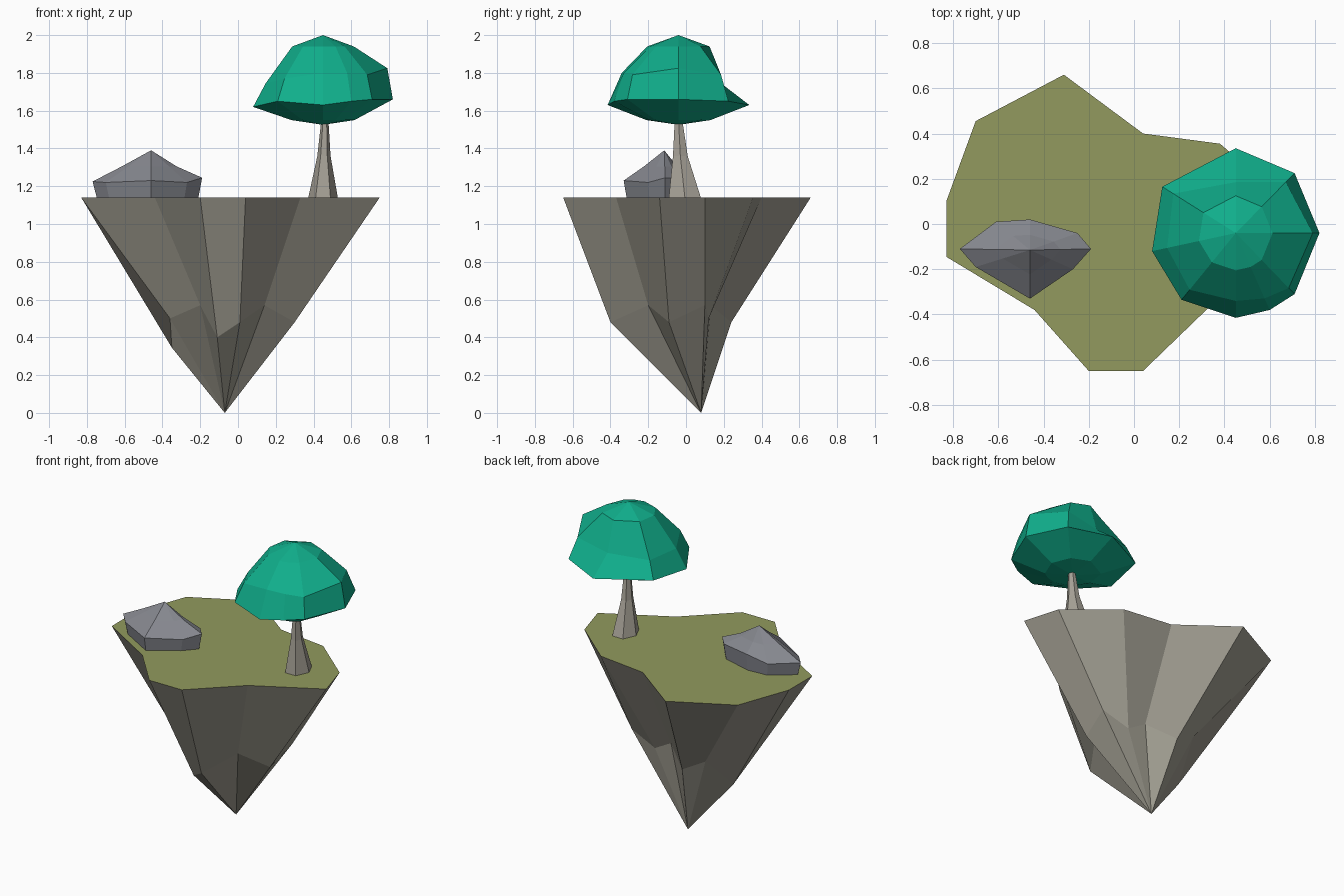
import bpy
import math

cube = bpy.data.objects.get("Cube")
if cube:
    bpy.data.objects.remove(cube)


def material(name, rgb):
    """One flat colour, given as sRGB 0-255 and stored as linear."""
    linear = [(c / 255 / 12.92) if c < 11 else ((c / 255 + 0.055) / 1.055) ** 2.4 for c in rgb]
    mat = bpy.data.materials.new(name)
    mat.use_nodes = True
    mat.diffuse_color = (*linear, 1)
    bsdf = mat.node_tree.nodes["Principled BSDF"]
    bsdf.inputs["Base Color"].default_value = (*linear, 1)
    bsdf.inputs["Roughness"].default_value = 0.9
    return mat


earth = material("earth_grey", (158, 155, 143))
grass = material("grass_olive", (146, 154, 94))
leaf = material("leaf_green", (16, 175, 140))
stone = material("stone_grey", (134, 136, 143))
bark = material("bark_grey", (168, 163, 152))


def loft(name, rings, mats, bottom_tip=None, top_tip=None):
    """Skin equal-count rings from low to high; close each end with a tip or a flat cap."""
    n = len(rings[0])
    verts = [p for ring in rings for p in ring]
    faces = []
    for k in range(len(rings) - 1):
        for i in range(n):
            j = (i + 1) % n
            faces.append((k * n + i, k * n + j, k * n + n + j, k * n + n + i))
    last = len(verts) - n
    if bottom_tip:
        tip = len(verts)
        verts.append(bottom_tip)
        faces += [(tip, (i + 1) % n, i) for i in range(n)]
    else:
        faces.append(tuple(reversed(range(n))))
    if top_tip:
        tip = len(verts)
        verts.append(top_tip)
        faces += [(last + i, last + (i + 1) % n, tip) for i in range(n)]
    else:
        faces.append(tuple(range(last, last + n)))
    mesh = bpy.data.meshes.new(name)
    mesh.from_pydata(verts, [], faces)
    mesh.update()
    obj = bpy.data.objects.new(name, mesh)
    bpy.context.collection.objects.link(obj)
    for mat in mats:
        mesh.materials.append(mat)
    return obj


def toward(ring, centre, factor, z):
    """Scale an outline about a centre and put it at height z."""
    cx, cy = centre
    return [(cx + (p[0] - cx) * factor, cy + (p[1] - cy) * factor, z) for p in ring]


# Floating island: grassy rim, craggy knuckles, pointed underside
GROUND = 1.14
rim = [(-0.31, 0.66), (-0.7, 0.455), (-0.83, 0.1), (-0.83, -0.145), (-0.44, -0.38), (-0.2, -0.65),
       (0.04, -0.65), (0.33, -0.37), (0.75, -0.14), (0.68, 0.1), (0.38, 0.355), (0.04, 0.4)]
crags = [(-0.14, 0.24, 0.48), (-0.29, 0.21, 0.56), (-0.35, 0, 0.345), (-0.36, -0.1, 0.5),
         (-0.2, -0.26, 0.57), (-0.11, -0.31, 0.4), (0.01, -0.4, 0.48), (0.14, -0.2, 0.57),
         (0.3, -0.09, 0.48), (0.33, 0.1, 0.57), (0.145, 0.12, 0.5), (0.02, 0.13, 0.57)]
island = loft("island", [crags, [(x, y, GROUND) for x, y in rim]], [earth, grass],
              bottom_tip=(-0.07, 0.08, 0))
for face in island.data.polygons:
    face.material_index = 1 if face.normal.z > 0.9 else 0

# Boulder: undercut base, wide waist, faceted crown
waist = [(-0.77, -0.11, 1.225), (-0.7, -0.19, 1.22), (-0.46, -0.33, 1.23), (-0.27, -0.2, 1.22),
         (-0.19, -0.11, 1.245), (-0.25, -0.04, 1.24), (-0.46, 0.02, 1.25), (-0.61, 0.01, 1.22)]
peak = (-0.46, -0.115)
loft("boulder", [toward(waist, peak, 0.92, GROUND - 0.01), waist, toward(waist, peak, 0.5, 1.305)],
     [stone], top_tip=(*peak, 1.39))

# Tree trunk: flared six-sided taper
trunk_rings = []
for x, y, rx, ry, z in [(0.45, -0.005, 0.08, 0.1, GROUND - 0.01), (0.455, -0.03, 0.035, 0.045, 1.36),
                        (0.46, -0.04, 0.018, 0.022, 1.56)]:
    trunk_rings.append([(x + rx * math.cos(a * math.tau / 6), y + ry * math.sin(a * math.tau / 6), z)
                        for a in range(6)])
loft("tree_trunk", trunk_rings, [bark])

# Tree canopy: shallow underside, wide skirt, uneven shoulder, domed crown
skirt = [(0.45, 0.335, 1.63), (0.125, 0.165, 1.64), (0.08, -0.12, 1.62), (0.21, -0.335, 1.65),
         (0.45, -0.415, 1.63), (0.6, -0.38, 1.65), (0.71, -0.31, 1.66), (0.82, -0.04, 1.66),
         (0.71, 0.225, 1.65)]
centre = (0.45, -0.04)
shoulder = []
for point, (factor, z) in zip(skirt, [(0.6, 1.745), (0.85, 1.75), (0.82, 1.745), (0.85, 1.77), (0.8, 1.8),
                                      (0.85, 1.8), (0.9, 1.79), (0.92, 1.825), (0.85, 1.79)]):
    shoulder += toward([point], centre, factor, z)
loft("tree_canopy", [toward(skirt, centre, 0.45, 1.55), skirt, shoulder, toward(skirt, centre, 0.44, 1.94)],
     [leaf], bottom_tip=(*centre, 1.525), top_tip=(*centre, 2))
